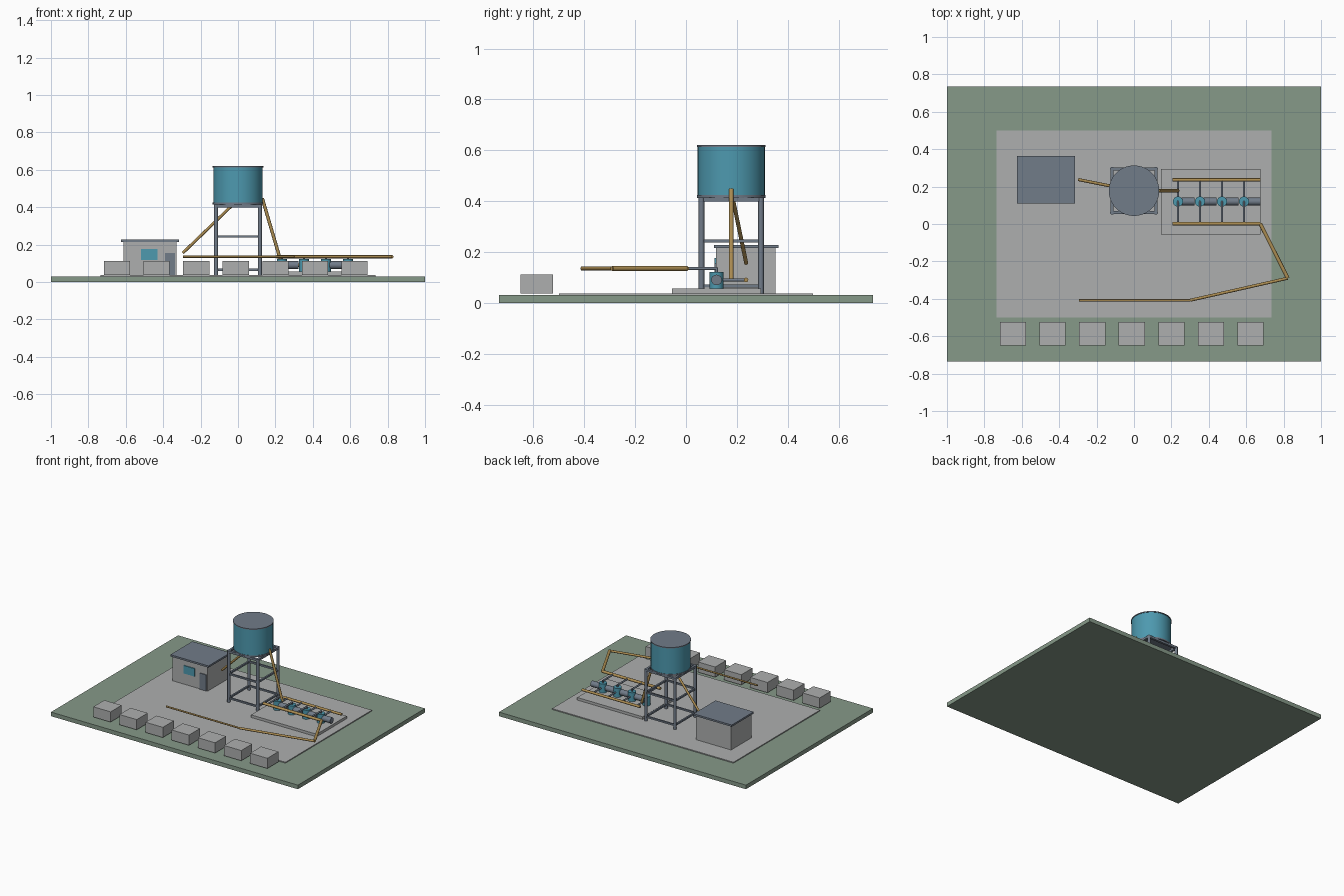
import bpy
from mathutils import Vector

if "Cube" in bpy.data.objects:
    bpy.data.objects.remove(bpy.data.objects["Cube"])


def material(name, rgb):
    m = bpy.data.materials.new(name)
    m.diffuse_color = (*rgb, 1)
    m.use_nodes = True
    m.node_tree.nodes["Principled BSDF"].inputs["Base Color"].default_value = m.diffuse_color
    return m


GREEN = material("grass green", (0.24, 0.32, 0.25))
CONCRETE = material("concrete grey", (0.42, 0.43, 0.43))
STEEL = material("slate steel", (0.165, 0.20, 0.25))
BLUE = material("water blue", (0.075, 0.32, 0.43))
OCHRE = material("pipe ochre", (0.42, 0.27, 0.085))


def box(name, x, y, z, mat):
    """Box from (min, max) ranges."""
    bpy.ops.mesh.primitive_cube_add(size=1, location=[sum(r) / 2 for r in (x, y, z)])
    o = bpy.context.object
    o.scale = [r[1] - r[0] for r in (x, y, z)]
    bpy.ops.object.transform_apply(location=False, rotation=False, scale=True)
    o.name = name
    o.data.materials.append(mat)
    return o


def rod(name, a, b, r, mat, sides=12):
    """Cylinder between two points."""
    a, b = Vector(a), Vector(b)
    d = b - a
    bpy.ops.mesh.primitive_cylinder_add(vertices=sides, radius=r, depth=d.length, location=(a + b) / 2)
    o = bpy.context.object
    o.rotation_mode = 'QUATERNION'
    o.rotation_quaternion = d.to_track_quat('Z', 'Y')
    bpy.ops.object.shade_smooth_by_angle(angle=0.6)
    o.name = name
    o.data.materials.append(mat)
    return o


# site base and paved yard
TOP = 0.037
box("ground", (-1, 1), (-0.735, 0.735), (0, 0.03), GREEN)
box("yard_slab", (-0.735, 0.735), (-0.5, 0.5), (0.03, TOP), CONCRETE)

# row of concrete blocks along the front
for i in range(7):
    x = -0.647 + i * 0.2117
    box(f"front_block_{i}", (x - 0.07, x + 0.07), (-0.65, -0.523), (TOP, 0.112), CONCRETE)

# control house
box("house_walls", (-0.612, -0.328), (0.118, 0.352), (TOP, 0.215), CONCRETE)
box("house_roof", (-0.625, -0.316), (0.11, 0.364), (0.215, 0.228), STEEL)
box("house_window", (-0.519, -0.43), (0.112, 0.119), (0.118, 0.176), BLUE)
box("house_door", (-0.39, -0.337), (0.112, 0.119), (TOP, 0.155), STEEL)

# water tower: legs, bracing rings, tank
CY, H = 0.178, 0.117
for sx in (-1, 1):
    for sy in (-1, 1):
        rod("tower_leg", (sx * H, CY + sy * H, TOP), (sx * H, CY + sy * H, 0.415), 0.011, STEEL)
for z, w in ((0.066, 0.006), (0.243, 0.006), (0.407, 0.008)):
    for s in (-1, 1):
        box("tower_brace_x", (-H, H), (CY + s * H - w, CY + s * H + w), (z - w, z + w), STEEL)
        box("tower_brace_y", (s * H - w, s * H + w), (CY - H, CY + H), (z - w, z + w), STEEL)
rod("tank_floor", (0, CY, 0.413), (0, CY, 0.424), 0.135, STEEL, 40)
rod("tank_body", (0, CY, 0.424), (0, CY, 0.613), 0.132, BLUE, 40)
rod("tank_lid", (0, CY, 0.613), (0, CY, 0.62), 0.135, STEEL, 40)

# pump plinth
box("pump_plinth", (0.144, 0.675), (-0.055, 0.295), (TOP, 0.056), CONCRETE)

# four pumps with motors and branch pipes
PY, SY, SZ, DZ = 0.12, 0.236, 0.09, 0.135
for i in range(4):
    x = 0.235 + i * 0.1177
    rod("pump_body", (x, PY, 0.056), (x, PY, 0.122), 0.027, BLUE, 20)
    rod("pump_motor", (x + 0.02, PY, SZ), (x + 0.088, PY, SZ), 0.021, STEEL, 16)
    rod("suction_branch", (x, SY, SZ), (x, PY, SZ), 0.006, STEEL)
    rod("discharge_riser", (x, PY, 0.12), (x, PY, DZ + 0.004), 0.006, STEEL)
    rod("discharge_branch", (x, PY, DZ), (x, 0, DZ), 0.006, STEEL)

# headers and delivery main, stepping down in size
rod("suction_header", (0.205, SY, SZ), (0.675, SY, SZ), 0.009, OCHRE)
main = [(0.205, 0.002), (0.675, 0.002), (0.822, -0.29), (0.3, -0.408), (-0.295, -0.408)]
for (a, b, r) in zip(main, main[1:], (0.010, 0.010, 0.008, 0.006)):
    rod("delivery_main", (*a, DZ), (*b, DZ), r, OCHRE)

# sloping tank pipes
rod("tank_outlet_pipe", (0.13, CY, 0.447), (0.235, CY, 0.09), 0.009, OCHRE)
rod("tank_inlet_pipe", (-0.295, 0.237, 0.155), (0, CY, 0.44), 0.008, OCHRE)
